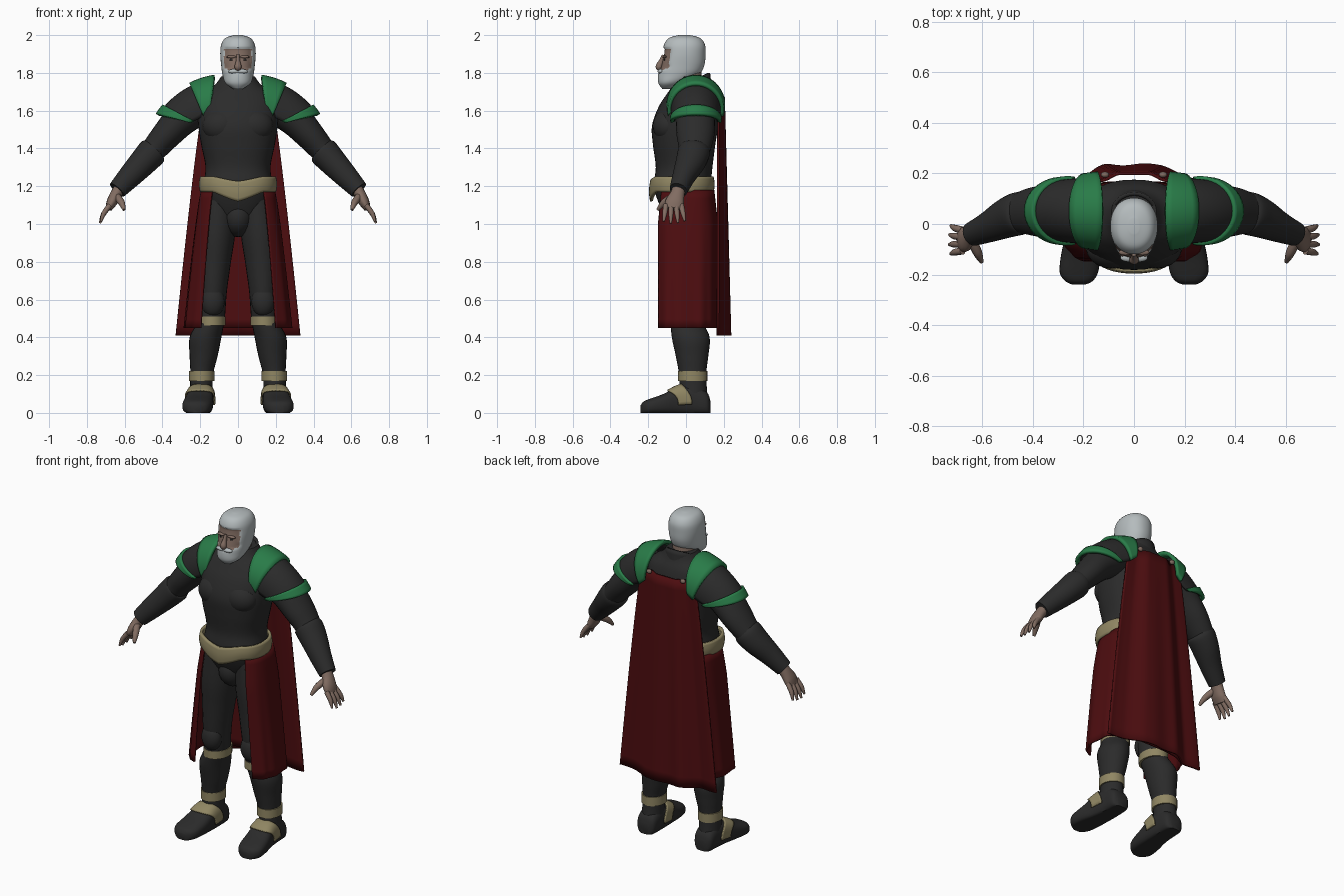
import bpy, bmesh
from math import sin, cos, pi, radians
from mathutils import Vector

cube = bpy.data.objects.get("Cube")
if cube:
    bpy.data.objects.remove(cube)


def material(name, *rgb):
    m = bpy.data.materials.new(name)
    m.use_nodes = True
    m.diffuse_color = (*rgb, 1)
    m.node_tree.nodes["Principled BSDF"].inputs["Base Color"].default_value = (*rgb, 1)
    return m


black = material("black suit", .024, .024, .024)
red = material("dark red cloth", .075, .004, .005)
green = material("green trim", .022, .2, .065)
tan = material("tan leather", .28, .24, .125)
skin = material("skin", .22, .15, .12)
hair = material("grey hair", .46, .5, .51)


def surface(name, func, nu, nv, mats, closed=True, thick=0, mirror=False, rule=None):
    """Grid of func(u, v), u and v in 0..1; closed wraps u and caps the ends."""
    bm = bmesh.new()
    cols = nu if closed else nu + 1
    rows = [[bm.verts.new(func(i / nu, j / nv)) for i in range(cols)] for j in range(nv + 1)]
    for a, b in zip(rows, rows[1:]):
        for i in range(nu):
            k = (i + 1) % cols
            bm.faces.new((a[i], a[k], b[k], b[i]))
    if closed and not thick:
        bm.faces.new(rows[0])
        bm.faces.new(rows[-1])
    bmesh.ops.recalc_face_normals(bm, faces=bm.faces)
    if rule:
        for f in bm.faces:
            f.material_index = rule(f.calc_center_median())
    mesh = bpy.data.meshes.new(name)
    bm.to_mesh(mesh)
    bm.free()
    obj = bpy.data.objects.new(name, mesh)
    bpy.context.collection.objects.link(obj)
    for m in mats:
        mesh.materials.append(m)
    bpy.ops.object.select_all(action='DESELECT')
    obj.select_set(True)
    bpy.context.view_layer.objects.active = obj
    bpy.ops.object.shade_smooth_by_angle(angle=radians(50))
    if thick:
        s = obj.modifiers.new("thickness", 'SOLIDIFY')
        s.thickness, s.offset = thick, 0
    if mirror:
        obj.modifiers.new("mirror", 'MIRROR')
    return obj


def spline(stations, t):
    """Smooth interpolation through a list of equal-length tuples."""
    n = len(stations) - 1
    i = min(int(t * n), n - 1)
    f = t * n - i
    p = [Vector(stations[max(0, min(n, i + k))]) for k in (-1, 0, 1, 2)]
    m1, m2 = (p[2] - p[0]) / 2, (p[3] - p[1]) / 2
    g = f * f * (3 - 2 * f)
    return p[1] * (1 - g) + p[2] * g + m1 * (f * (1 - f) ** 2) - m2 * (f * f * (1 - f))


def power(x, e):
    return abs(x) ** e * (1 if x > 0 else -1)


def tube(name, stations, mat, nu=24, steps=6, flat=False, square=1, mirror=True, warp=None, **kw):
    """Loft of oval rings; stations are (x, y, z, side radius, depth radius)."""
    def point(u, v):
        s = spline(stations, v)
        t = Vector((0, 0, 1))
        if not flat:
            d = .02
            t = (spline(stations, min(1, v + d)) - spline(stations, max(0, v - d)))
            t = Vector(t[:3]).normalized()
        b = Vector((0, 1, 0))
        b = (b - t * b.dot(t)).normalized()
        a = u * 2 * pi
        p = Vector(s[:3]) + t.cross(b) * power(cos(a), square) * s[3] + b * power(sin(a), square) * s[4]
        return warp(p, s) if warp else p
    mats = mat if isinstance(mat, list) else [mat]
    return surface(name, point, nu, steps * (len(stations) - 1), mats, mirror=mirror, **kw)


def ellipsoid(name, centre, radii, mat, mirror=False):
    def point(u, v):
        a, b = u * 2 * pi, (v * .98 + .01) * pi
        unit = (sin(b) * cos(a), sin(b) * sin(a), cos(b))
        return [c + r * k for c, r, k in zip(centre, radii, unit)]
    return surface(name, point, 20, 12, [mat], mirror=mirror)


# Torso, collar and pelvis
tube("torso", [(0, 0, 1.0, .1, .09), (0, -.01, 1.1, .165, .13), (0, -.02, 1.2, .183, .15),
               (0, -.01, 1.3, .172, .15), (0, -.01, 1.42, .195, .165), (0, -.005, 1.52, .21, .175),
               (0, .015, 1.62, .215, .16), (0, .03, 1.69, .19, .13), (0, .035, 1.74, .12, .1),
               (0, .04, 1.78, .09, .08)], black, nu=40, flat=True, square=.88, mirror=False)
ellipsoid("chest_plates", (.085, -.095, 1.52), (.105, .082, .09), black, True)
ellipsoid("pelvis", (0, -.02, 1.04), (.085, .12, .11), black)


def collar(u, v):
    a = u * 2 * pi
    r = .102 - .012 * v
    return (r * sin(a), .03 - r * cos(a), 1.7 + v * (.06 - .04 * cos(a)))


surface("collar", collar, 32, 4, [black], thick=.015)
tube("neck", [(0, .02, 1.7, .07, .07), (0, .01, 1.82, .065, .07)], skin, mirror=False)


# Head: face recessed between hair and beard
def is_face(p):
    return p.y < -.05 and abs(p.x) < .072 and 1.805 + .25 * abs(p.x) < p.z < 1.93


def head_shape(p, s):
    if is_face(p):
        p.y += .008
    return p


tube("head", [(0, -.095, 1.715, .025, .03), (0, -.08, 1.745, .066, .066), (0, -.04, 1.79, .082, .108),
              (0, -.02, 1.84, .089, .117), (0, -.01, 1.9, .094, .113), (0, -.008, 1.95, .089, .108),
              (0, -.008, 1.985, .066, .082), (0, -.008, 2.0, .02, .03)], [hair, skin],
     nu=48, flat=True, square=.92, mirror=False, warp=head_shape, rule=lambda p: int(is_face(p)))
tube("nose", [(0, -.12, 1.895, .008, .008), (0, -.131, 1.86, .012, .014),
              (0, -.143, 1.832, .019, .018), (0, -.132, 1.817, .012, .012)], skin, nu=12, mirror=False)
ellipsoid("brow_ridges", (.034, -.112, 1.885), (.027, .012, .008), skin, True)
ellipsoid("eyes", (.034, -.114, 1.869), (.012, .004, .005), black, True)
ellipsoid("moustache", (.02, -.134, 1.808), (.034, .016, .012), hair, True)

# Arms and bracers
tube("upper_arms", [(.2, .05, 1.63, .1, .11), (.3, .05, 1.555, .09, .105), (.38, .05, 1.47, .078, .1),
                    (.44, .045, 1.4, .068, .085), (.5, .03, 1.33, .06, .07)], black)
tube("bracers", [(.435, .045, 1.4, .05, .07), (.45, .043, 1.385, .078, .085), (.5, .025, 1.33, .074, .08),
                 (.57, -.01, 1.255, .063, .062), (.64, -.04, 1.18, .05, .048)], black)

# Hands: palm, fingers and thumb
tube("palms", [(.62, -.035, 1.2, .03, .035), (.645, -.045, 1.16, .03, .038), (.668, -.06, 1.115, .028, .05),
               (.685, -.065, 1.08, .018, .045)], skin, nu=16)
for i, name in enumerate(("little", "ring", "middle", "index")):
    y = -.025 - .027 * i
    reach = 1 - .1 * abs(i - 1.6)
    root = Vector((.678, y, 1.1))
    tip = root + Vector((.055, -.012 * (i - 1.5) + .004, -.1)) * reach
    mid = (root + tip) / 2 + Vector((.008, 0, 0))
    tube(name + "_fingers", [(*root, .014, .015), (*mid, .013, .013), (*tip, .006, .006)],
         skin, nu=10, steps=4)
tube("thumbs", [(.645, -.06, 1.15, .02, .02), (.618, -.115, 1.115, .018, .018),
                (.603, -.15, 1.075, .008, .008)], skin, nu=10)


# Shoulder armour: arched shells with green rim and strap
def shoulder(s, arch, out=0):
    lean = radians(88 - 70 * s)
    a = radians(-12 + 204 * arch)
    h, depth = .138 + out, .13 + out
    x = .16 + .115 * s + h * sin(a) * cos(lean)
    return (x, .052 - depth * cos(a) * (1 - .1 * s), 1.62 - .07 * s + h * sin(a) * sin(lean))


surface("shoulder_guards", lambda u, v: shoulder(v, u), 24, 14, [black], False, .012, True)
surface("shoulder_rims", lambda u, v: shoulder(.87 + .2 * v, u, .01), 24, 4, [green], False, .02, True)
surface("shoulder_straps", lambda u, v: shoulder(-.14 + .44 * v, u, .014), 24, 5, [green], False, .02, True)

# Legs, knee guards and bands
tube("legs", [(.1, 0, 1.13, .09, .12), (.115, 0, .95, .1, .125), (.125, -.005, .8, .088, .11),
              (.133, -.01, .64, .074, .095), (.14, 0, .5, .07, .085), (.172, .025, .4, .084, .1),
              (.182, .032, .3, .074, .086), (.192, .035, .2, .06, .072), (.195, .04, .08, .062, .075)],
     black, flat=True)
ellipsoid("knee_guards", (.133, -.065, .59), (.062, .05, .08), black, True)
for name, x, y, z, rx, ry, h in (("knee_bands", .139, .003, .487, .074, .092, .024),
                                 ("ankle_bands", .192, .035, .195, .068, .078, .027)):
    tube(name, [(x, y, z - h, rx, ry), (x, y, z + h, rx, ry)], tan, flat=True, steps=2)

# Boots and straps
SOLE = [(.195, .13, .03, .06), (.195, .11, .058, .11), (.195, .04, .064, .15), (.2, -.04, .07, .14),
        (.21, -.12, .078, .1), (.218, -.19, .076, .075), (.218, -.225, .055, .06), (.218, -.24, .025, .04)]


def boot(u, v, grow=0):
    x, y, w, h = spline(SOLE, v)
    a = u * 2 * pi
    z = h * .45 + (h * .55 + grow) * power(sin(a), .75)
    return (x + (w + grow) * power(cos(a), .7), y, max(z, 0))


def strap(u, v):
    lift = sin(radians(-10 + 200 * u))
    return boot(-10 / 360 + u * 200 / 360, .3 + .13 * v + .1 * max(lift, 0), .006)


surface("boots", boot, 28, 35, [black], mirror=True)
surface("boot_straps", strap, 24, 6, [tan], False, .008, True)


# Skirt open at the front
def skirt(u, v):
    a = .62 + u * (2 * pi - 1.24)
    rx = .19 + .09 * v ** .8
    ry = .145 + .02 * min(1, v * 4)
    fold = 1 + .015 * v * sin(a * 14)
    return (rx * fold * power(sin(a), .65), -ry * power(cos(a), .65), 1.18 - .73 * v)


surface("skirt", skirt, 72, 16, [red], False, .01)


# Belt dipping to a point in front
def belt(u, v):
    a = u * 2 * pi
    dip = max(0, 1 - abs(sin(a)) / .6) if cos(a) > 0 else 0
    bulge = .006 * sin(v * pi)
    z = 1.17 + .08 * v - dip * (.05 - .025 * v)
    return ((.193 + bulge) * power(sin(a), .85), -.022 - (.16 + bulge) * power(cos(a), .85), z)


surface("belt", belt, 56, 6, [tan], thick=.016)


# Cape with a raised middle and flat side edges
def cape(u, v):
    s = 2 * u - 1
    k = max(0, min(1, (.72 - abs(s)) / .42))
    k = k * k * (3 - 2 * k)
    y = .172 + (.028 + .03 * v) * k + .004 * v * sin(s * 12)
    return (s * (.18 + .15 * v ** .85), y, 1.665 - 1.255 * v)


surface("cape", cape, 48, 20, [red], False, .012)
ellipsoid("cape_clasps", (.115, .195, 1.665), (.016, .012, .014), skin, True)
